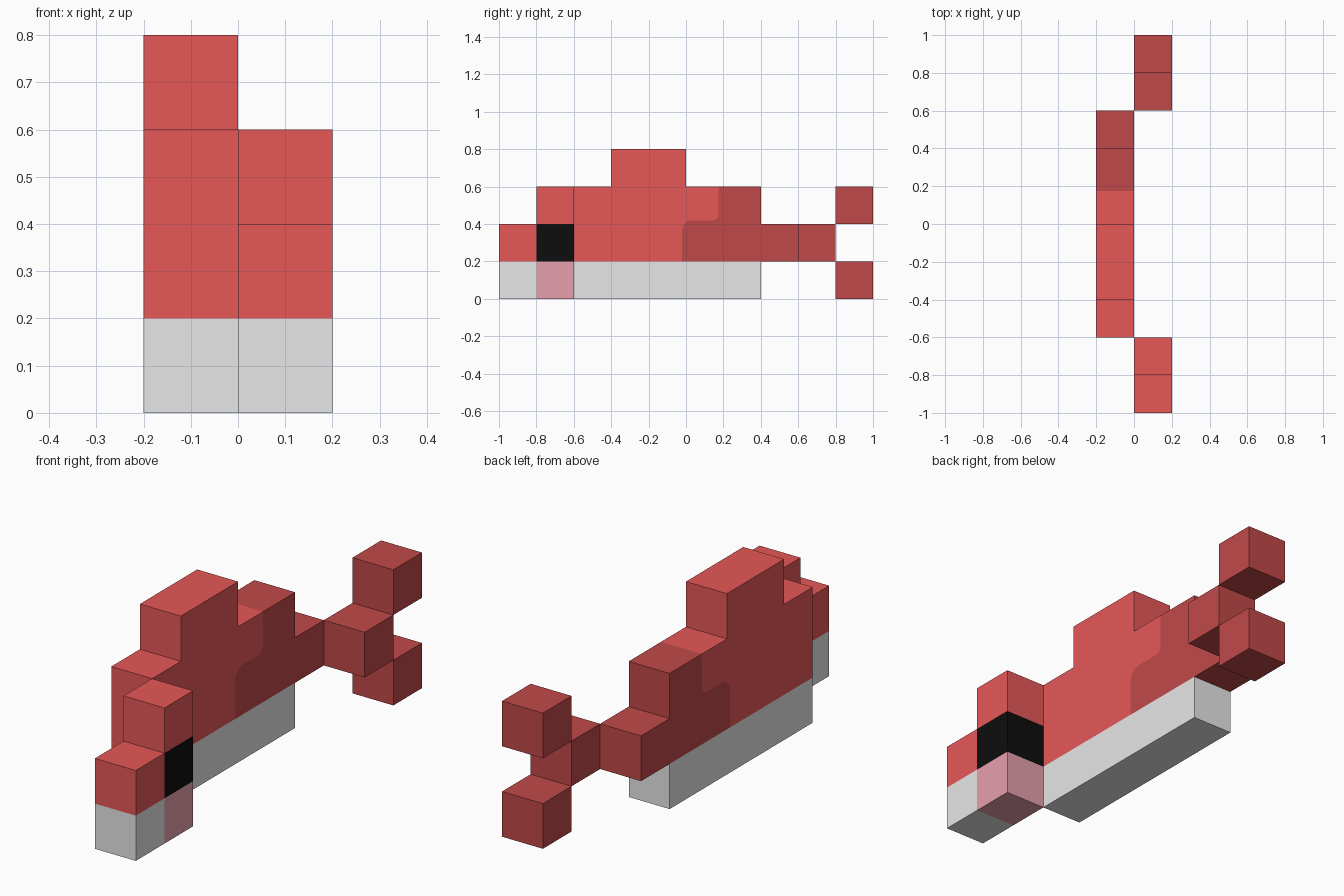
import bpy
import bmesh
import math

old = bpy.data.objects.get("Cube")
if old:
    bpy.data.objects.remove(old, do_unlink=True)


def material(name, rgb):
    m = bpy.data.materials.new(name)
    m.use_nodes = True
    m.diffuse_color = (*rgb, 1)
    bsdf = m.node_tree.nodes["Principled BSDF"]
    bsdf.inputs["Base Color"].default_value = (*rgb, 1)
    bsdf.inputs["Roughness"].default_value = 0.8
    return m


RED = material("coral red", (0.95, 0.115, 0.115))
DARK = material("dark red", (0.53, 0.066, 0.066))
WHITE = material("belly white", (1.0, 1.0, 1.0))
PINK = material("cheek pink", (1.0, 0.44, 0.53))
BLACK = material("eye black", (0.004, 0.004, 0.004))


def prism(name, profile, x0, x1, mat):
    """Extrude a side profile of (y, z) points from x0 to x1."""
    bm = bmesh.new()
    face = bm.faces.new([bm.verts.new((x0, y, z)) for y, z in profile])
    geom = bmesh.ops.extrude_face_region(bm, geom=[face])["geom"]
    moved = [g for g in geom if isinstance(g, bmesh.types.BMVert)]
    bmesh.ops.translate(bm, verts=moved, vec=(x1 - x0, 0, 0))
    bmesh.ops.recalc_face_normals(bm, faces=bm.faces)
    mesh = bpy.data.meshes.new(name)
    bm.to_mesh(mesh)
    bm.free()
    mesh.materials.append(mat)
    obj = bpy.data.objects.new(name, mesh)
    bpy.context.collection.objects.link(obj)
    return obj


def block(name, x0, y0, y1, z0, z1, mat):
    """Box that is one cell (0.2) wide in x."""
    return prism(name, [(y0, z0), (y1, z0), (y1, z1), (y0, z1)], x0, x0 + 0.2, mat)


def arc(cy, cz, ry, rz, a0, a1, n=6):
    angles = [math.radians(a0 + (a1 - a0) * i / n) for i in range(n + 1)]
    return [(cy + ry * math.cos(a), cz + rz * math.sin(a)) for a in angles]


# Curved border between the light front and the dark rear of the body
border = ([(-0.022, 0.2)]
          + arc(0.033, 0.36, 0.055, 0.06, 180, 90)
          + arc(0.145, 0.45, 0.03, 0.03, -90, 0)
          + [(0.175, 0.6)])

# Body, on the -x half
prism("body_front", border + [(0, 0.6), (0, 0.8), (-0.4, 0.8), (-0.4, 0.6),
                              (-0.6, 0.6), (-0.6, 0.2)], -0.2, 0, RED)
prism("body_rear", border + [(0.4, 0.6), (0.4, 0.2)], -0.2, 0, DARK)
block("belly", -0.2, -0.6, 0.4, 0, 0.2, WHITE)

# Head, on the +x half
block("snout", 0, -1, -0.8, 0.2, 0.4, RED)
block("chin", 0, -1, -0.8, 0, 0.2, WHITE)
block("head_top", 0, -0.8, -0.6, 0.4, 0.6, RED)
block("eye_band", 0, -0.8, -0.6, 0.2, 0.4, BLACK)
block("cheek", 0, -0.8, -0.6, 0, 0.2, PINK)

# Tail and its two fins
block("tail_base", -0.2, 0.4, 0.6, 0.2, 0.4, DARK)
block("tail_tip", 0, 0.6, 0.8, 0.2, 0.4, DARK)
for name, z in (("lower_tail_fin", 0), ("upper_tail_fin", 0.4)):
    block(name, 0, 0.8, 1, z, z + 0.2, DARK)
